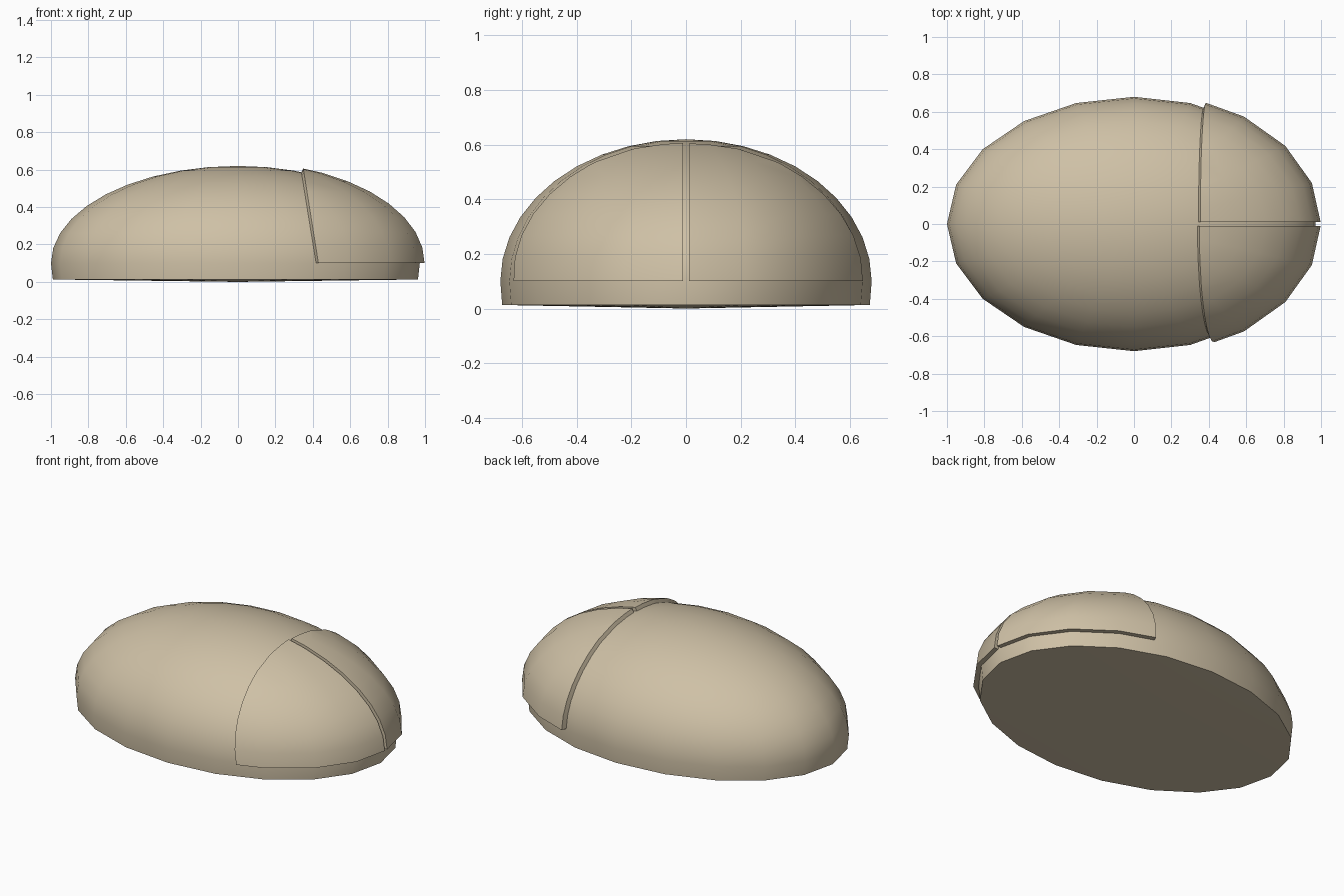
import bpy, bmesh, math
from mathutils import Vector

if "Cube" in bpy.data.objects:
    bpy.data.objects.remove(bpy.data.objects["Cube"])

SEGS, RINGS, EQ = 20, 10, 0.10   # sides in plan, dome rings, height of widest line

beige = bpy.data.materials.new("warm beige")
beige.diffuse_color = (0.62, 0.53, 0.38, 1)
beige.use_nodes = True
beige.node_tree.nodes["Principled BSDF"].inputs["Base Color"].default_value = beige.diffuse_color


def dome(bm, front, back, ry, rz):
    """Half ellipsoid above the widest line; returns its lowest ring."""
    rings = []
    for j in range(RINGS):
        e = math.pi / 2 * j / RINGS
        ring = []
        for i in range(SEGS):
            a = 2 * math.pi * i / SEGS
            c = math.cos(a)
            rx = front if c > 0 else back
            ring.append(bm.verts.new((rx * c * math.cos(e),
                                      ry * math.sin(a) * math.cos(e),
                                      EQ + rz * math.sin(e))))
        rings.append(ring)
    for lo, hi in zip(rings, rings[1:]):
        bridge(bm, lo, hi)
    top = bm.verts.new((0, 0, EQ + rz))
    fan(bm, rings[-1], top)
    return rings[0]


def bridge(bm, lo, hi):
    for i in range(SEGS):
        k = (i + 1) % SEGS
        bm.faces.new((lo[i], lo[k], hi[k], hi[i]))


def fan(bm, ring, tip):
    for i in range(SEGS):
        bm.faces.new((ring[i], ring[(i + 1) % SEGS], tip))


def finish(bm, name):
    bmesh.ops.recalc_face_normals(bm, faces=bm.faces)
    me = bpy.data.meshes.new(name)
    bm.to_mesh(me)
    bm.free()
    ob = bpy.data.objects.new(name, me)
    bpy.context.collection.objects.link(ob)
    me.materials.append(beige)
    bpy.ops.object.select_all(action='DESELECT')
    ob.select_set(True)
    bpy.context.view_layer.objects.active = ob
    bpy.ops.object.shade_smooth_by_angle(angle=math.radians(35))
    return ob


# Body shell with a short skirt and a barely domed underside
bm = bmesh.new()
rim = dome(bm, 0.972, 1.0, 0.68, 0.52)
foot = [bm.verts.new((v.co.x * 0.99, v.co.y * 0.99, 0.013)) for v in rim]
bridge(bm, foot, rim)
fan(bm, foot, bm.verts.new((0, 0, 0)))
finish(bm, "mouse_body")


# Buttons: slices of a slightly larger dome, given thickness inward
def button(name, side, x_low, x_top):
    bm = bmesh.new()
    dome(bm, 1.0, 1.0, 0.71, 0.542)
    bmesh.ops.recalc_face_normals(bm, faces=bm.faces)
    if sum(f.normal.z for f in bm.faces) < 0:
        bmesh.ops.reverse_faces(bm, faces=bm.faces)
    slope = (x_top - x_low) / 0.5
    for co, no in (((x_low, 0, EQ), (1, 0, -slope)),
                   ((0, side * 0.011, 0), (0, side, 0))):
        bmesh.ops.bisect_plane(bm, geom=bm.verts[:] + bm.edges[:] + bm.faces[:],
                               plane_co=Vector(co), plane_no=Vector(no).normalized(),
                               clear_inner=True)
    # inner skin and edge walls
    outer = bm.faces[:]
    border = [e for e in bm.edges if e.is_boundary]
    inner = {v: bm.verts.new((v.co.x * 0.965, v.co.y if abs(v.co.y) < 0.02 else v.co.y * 0.95,
                              EQ + (v.co.z - EQ) * 0.95)) for v in bm.verts[:]}
    for f in outer:
        bm.faces.new([inner[v] for v in reversed(f.verts)])
    for e in border:
        a, b = e.verts
        bm.faces.new((a, b, inner[b], inner[a]))
    finish(bm, name)


button("left_button", 1, 0.385, 0.355)
button("right_button", -1, 0.43, 0.35)
